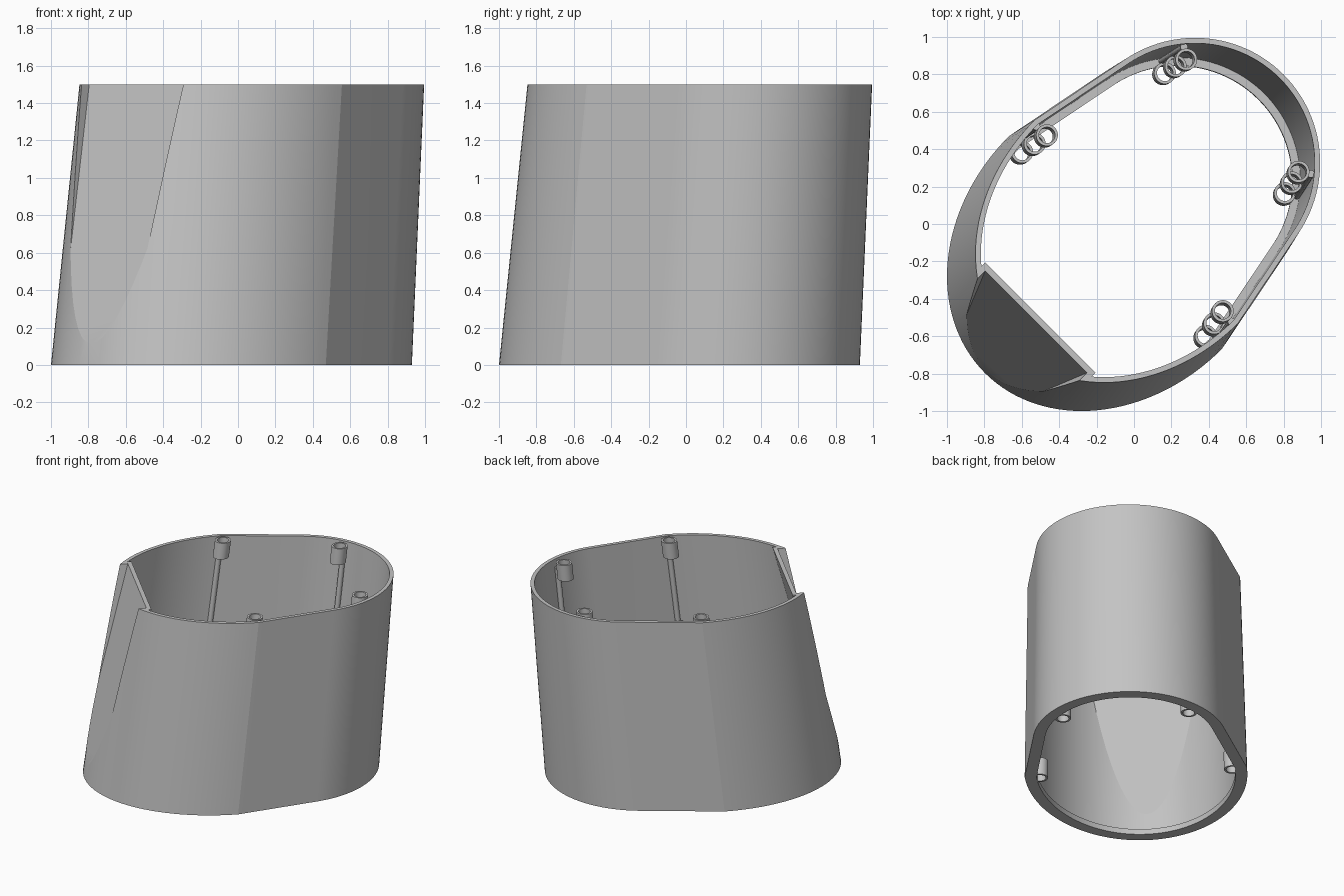
import bpy, bmesh, math
from mathutils import Vector

if "Cube" in bpy.data.objects:
    bpy.data.objects.remove(bpy.data.objects["Cube"])

HEIGHT = 1.5
R2 = math.sqrt(2)

grey = bpy.data.materials.new("plain_grey")
grey.use_nodes = True
colour = (0.55, 0.55, 0.55, 1)
grey.diffuse_color = colour
grey.node_tree.nodes["Principled BSDF"].inputs["Base Color"].default_value = colour


def diagonal(u, v, z):
    """Point from lean-axis coordinates: u runs along x = y, v across it."""
    return Vector(((u + v) / R2, (u - v) / R2, z))


def make_object(name, rings, closed=False):
    """Skin a list of equal rings; cap the ends, or join last to first."""
    bm = bmesh.new()
    loops = [[bm.verts.new(p) for p in ring] for ring in rings]
    pairs = list(zip(loops, loops[1:]))
    if closed:
        pairs.append((loops[-1], loops[0]))
    else:
        bm.faces.new(loops[0])
        bm.faces.new(loops[-1])
    for a, b in pairs:
        for i in range(len(a)):
            j = (i + 1) % len(a)
            bm.faces.new((a[i], a[j], b[j], b[i]))
    bmesh.ops.recalc_face_normals(bm, faces=bm.faces)
    mesh = bpy.data.meshes.new(name)
    bm.to_mesh(mesh)
    bm.free()
    mesh.materials.append(grey)
    obj = bpy.data.objects.new(name, mesh)
    bpy.context.collection.objects.link(obj)
    return obj


def activate(obj):
    bpy.ops.object.select_all(action='DESELECT')
    obj.select_set(True)
    bpy.context.view_layer.objects.active = obj


def smooth(obj, degrees):
    activate(obj)
    bpy.ops.object.shade_smooth_by_angle(angle=math.radians(degrees))


def subtract(obj, cutter):
    cutter.hide_render = True
    activate(obj)
    mod = obj.modifiers.new("cut", 'BOOLEAN')
    mod.operation = 'DIFFERENCE'
    mod.solver = 'EXACT'
    mod.object = cutter
    bpy.ops.object.modifier_apply(modifier=mod.name)
    bpy.data.objects.remove(cutter)


# Cross-section: half ellipse, then tapering straight sides and a round nose
LONG, WIDE, NOSE_R, NOSE_U = 0.986, 0.805, 0.70, 0.466
section = []
for i in range(65):
    a = math.pi * i / 64
    section.append((-LONG * math.sin(a), WIDE * math.cos(a)))
reach = math.hypot(NOSE_U, WIDE)
start = math.pi - math.atan2(WIDE, NOSE_U) - math.acos(NOSE_R / reach)
for i in range(49):
    a = -start + 2 * start * i / 48
    section.append((NOSE_U + NOSE_R * math.cos(a), NOSE_R * math.sin(a)))


def inset(points, d):
    """Move every point inwards along its averaged normal."""
    out = []
    for i, (u, v) in enumerate(points):
        p, q = points[i - 1], points[(i + 1) % len(points)]
        t = Vector((q[0] - p[0], q[1] - p[1])).normalized()
        out.append((u - t.y * d, v + t.x * d))
    return out


def shell_ring(z, thickness):
    t = z / HEIGHT
    centre, scale = -0.141 + 0.158 * t, 1 - 0.045 * t
    return [diagonal(centre + u * scale, v * scale, z)
            for u, v in inset(section, thickness)]


def notch(grow):
    """Wedge that slices the sloping flat panel."""
    rings = []
    for z in (-0.1, 1.6):
        drop = HEIGHT - z
        u = -0.74 - 0.268 * drop + grow
        v = 0.385 - 0.108 * drop + grow
        rings.append([diagonal(u, v, z), diagonal(u, -v, z),
                      diagonal(-2, -v, z), diagonal(-2, v, z)])
    return make_object("notch_cutter", rings)


# Leaning hollow shell with a flat panel and a bottom flange
shell = make_object("shell", [shell_ring(0, 0), shell_ring(HEIGHT, 0)])
hollow = make_object("hollow_cutter", [
    shell_ring(-0.02, 0.085), shell_ring(0.04, 0.085),
    shell_ring(0.04, 0.042), shell_ring(1.52, 0.03)])
subtract(hollow, notch(0.032))
subtract(shell, notch(0))
subtract(shell, hollow)
smooth(shell, 8)


def circle(centre, radius, sides=48):
    return [centre + Vector((radius * math.cos(2 * math.pi * i / sides),
                             radius * math.sin(2 * math.pi * i / sides), 0))
            for i in range(sides)]


# Mounting sleeves at three heights with a thin rod along the wall
stations = {
    "nose": (Vector((0.80, 0.155, 0)), Vector((0.88, 0.28, HEIGHT)), Vector((1, -0.1, 0))),
    "side": (Vector((0.375, -0.61, 0)), Vector((0.475, -0.465, HEIGHT)), Vector((0.7, -0.7, 0))),
}
for place, ends in stations.items():
    for hand in ("left", "right"):
        low, high, out = [p if hand == "left" else Vector((p.y, p.x, p.z)) for p in ends]
        for level, z in (("lower", 0), ("middle", 0.69), ("upper", 1.37)):
            a = low.lerp(high, z / HEIGHT)
            b = low.lerp(high, (z + 0.13) / HEIGHT)
            sleeve = make_object(f"{hand}_{place}_{level}_sleeve", [
                circle(a, 0.058), circle(b, 0.058),
                circle(b, 0.043), circle(a, 0.043)], closed=True)
            smooth(sleeve, 30)
        side = out.normalized() * 0.07
        rod = make_object(f"{hand}_{place}_rod", [
            circle(low.lerp(high, t) + side, 0.02, 16) for t in (0.03, 0.96)])
        smooth(rod, 30)
